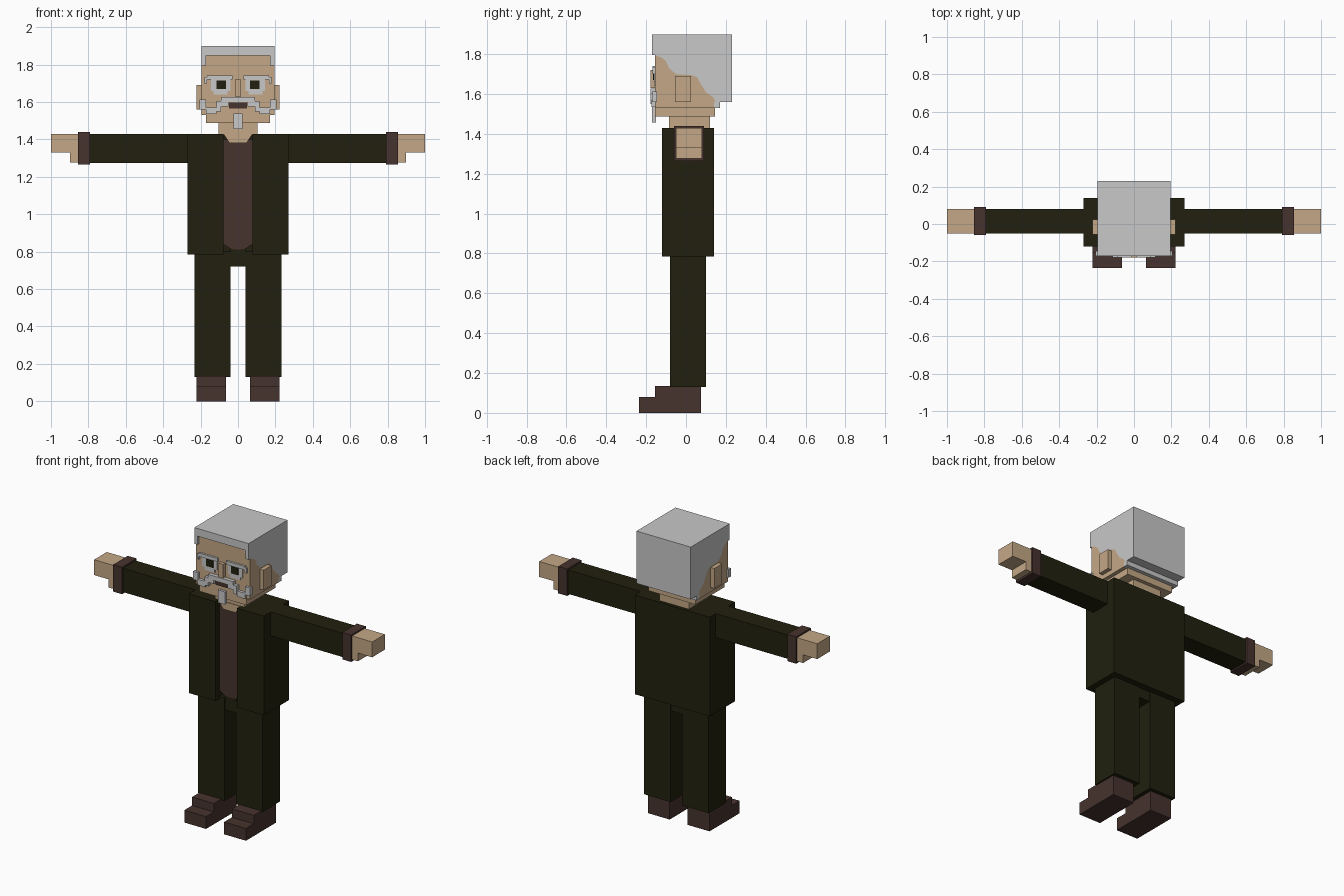
import bpy, bmesh
from mathutils import Vector

if "Cube" in bpy.data.objects:
    bpy.data.objects.remove(bpy.data.objects["Cube"])


def material(name, r, g, b):
    m = bpy.data.materials.new(name)
    m.diffuse_color = (r, g, b, 1)
    m.use_nodes = True
    m.node_tree.nodes["Principled BSDF"].inputs["Base Color"].default_value = m.diffuse_color
    return m


GREY = material("grey_hair", 0.58, 0.58, 0.58)
SKIN = material("skin", 0.55, 0.39, 0.24)
CLOTH = material("dark_olive_cloth", 0.015, 0.0145, 0.0045)
BROWN = material("brown_leather", 0.062, 0.033, 0.027)


def finish(bm, name, mat):
    bmesh.ops.recalc_face_normals(bm, faces=bm.faces)
    me = bpy.data.meshes.new(name)
    bm.to_mesh(me)
    bm.free()
    me.materials.append(mat)
    ob = bpy.data.objects.new(name, me)
    bpy.context.collection.objects.link(ob)
    return ob


def boxes(name, mat, *specs, mirror=False):
    """Each spec is (x0, x1, y0, y1, z0, z1)."""
    bm = bmesh.new()
    sides = (1, -1) if mirror else (1,)
    for x0, x1, y0, y1, z0, z1 in specs:
        for s in sides:
            vs = bmesh.ops.create_cube(bm, size=1)["verts"]
            for v in vs:
                v.co = Vector((s * (x0 if v.co.x < 0 else x1),
                               y0 if v.co.y < 0 else y1,
                               z0 if v.co.z < 0 else z1))
    return finish(bm, name, mat)


def prism(name, mat, profile, a, b, axis="X"):
    """Extrude a profile: (y, z) points along X, or (x, z) points along Y."""
    bm = bmesh.new()
    place = (lambda p: (a, p[0], p[1])) if axis == "X" else (lambda p: (p[0], a, p[1]))
    face = bm.faces.new([bm.verts.new(place(p)) for p in profile])
    ext = bmesh.ops.extrude_face_region(bm, geom=[face])["geom"]
    step = Vector((b - a, 0, 0)) if axis == "X" else Vector((0, b - a, 0))
    bmesh.ops.translate(bm, vec=step, verts=[e for e in ext if isinstance(e, bmesh.types.BMVert)])
    return finish(bm, name, mat)


# Shoes with a low toe step
for name, s in (("right_shoe", -1), ("left_shoe", 1)):
    prism(name, BROWN, [(-.235, 0), (.075, 0), (.075, .135), (-.155, .135), (-.155, .08), (-.235, .08)],
          s * .065, s * .222)

# Trousers
boxes("trouser_legs", CLOTH, (.04, .232, -.08, .10, .13, .80), mirror=True)
boxes("trouser_seat", CLOTH, (-.04, .04, -.075, .095, .72, .83))

# Jacket: back block and two open front panels
boxes("jacket_back", CLOTH, (-.27, .27, -.05, .14, .785, 1.43))
boxes("jacket_fronts", CLOTH, (.078, .27, -.12, -.05, .785, 1.43), mirror=True)

# Shirt with a curved lower edge
prism("shirt", BROWN, [(-.078, 1.40), (.078, 1.40), (.078, .84), (.04, .815), (0, .81), (-.04, .815), (-.078, .84)],
      -.08, -.05, "Y")

# Sleeves, cuffs and hands
boxes("sleeves", CLOTH, (.27, .80, -.05, .08, 1.275, 1.43), mirror=True)
boxes("cuffs", BROWN, (.792, .856, -.06, .09, 1.265, 1.44), mirror=True)
for name, s in (("right_hand", -1), ("left_hand", 1)):
    prism(name, SKIN, [(s * x, z) for x, z in ((.856, 1.43), (1, 1.43), (1, 1.33), (.898, 1.33),
                                               (.898, 1.277), (.856, 1.277))], -.05, .08, "Y")

# Neck, collar opening and stepped jaw
prism("neck_opening", SKIN, [(-.078, 1.43), (.078, 1.43), (.045, 1.38), (-.045, 1.38)], -.09, -.05, "Y")
boxes("neck", SKIN, (-.105, .105, -.085, .12, 1.425, 1.487))
boxes("jaw", SKIN,
      (-.195, .195, -.155, .14, 1.53, 1.56),
      (-.17, .17, -.155, .145, 1.487, 1.53))
boxes("nape_hair", GREY, (-.195, .195, .14, .17, 1.53, 1.56))

# Head: skin and hair share one curved hairline
hairline = [(.15, 1.56), (.135, 1.585), (.10, 1.61), (.075, 1.65), (.055, 1.685), (.03, 1.695),
            (-.05, 1.70), (-.085, 1.73), (-.10, 1.765), (-.125, 1.785), (-.155, 1.795)]
prism("face", SKIN, [(-.155, 1.56)] + hairline, -.195, .195)
boxes("forehead", SKIN, (-.172, .172, -.155, -.05, 1.70, 1.85))
side_hair = [(-.17, 1.795), (-.17, 1.90), (.23, 1.90), (.23, 1.56)] + hairline
prism("right_hair", GREY, side_hair, -.195, -.172)
prism("left_hair", GREY, side_hair, .172, .195)
boxes("crown_hair", GREY,
      (-.172, .172, -.17, .23, 1.85, 1.90),
      (-.172, .172, .15, .23, 1.56, 1.85))

# Ears
boxes("ears", SKIN, (.195, .222, -.055, .025, 1.56, 1.69), mirror=True)

# Eyes and brows
boxes("eye_whites", GREY, (.04, .145, -.161, -.155, 1.66, 1.72),
      (.055, .13, -.161, -.155, 1.64, 1.66), mirror=True)
boxes("pupils", CLOTH, (.065, .115, -.165, -.159, 1.67, 1.715), mirror=True)
boxes("brows", GREY, (.03, .165, -.168, -.155, 1.72, 1.742),
      (.165, .178, -.168, -.155, 1.70, 1.735), mirror=True)

# Nose, mouth, moustache and chin beard
boxes("nose", SKIN, (-.017, .017, -.178, -.155, 1.63, 1.72))
boxes("mouth", BROWN, (-.047, .047, -.162, -.155, 1.565, 1.595))
boxes("moustache", GREY,
      (0, .05, -.178, -.155, 1.597, 1.627),
      (.05, .09, -.178, -.155, 1.575, 1.627),
      (.09, .115, -.178, -.155, 1.55, 1.605),
      (.115, .17, -.173, -.155, 1.535, 1.572),
      (.17, .205, -.17, -.145, 1.56, 1.613), mirror=True)
boxes("chin_beard", GREY, (-.025, .025, -.17, -.15, 1.457, 1.54))
